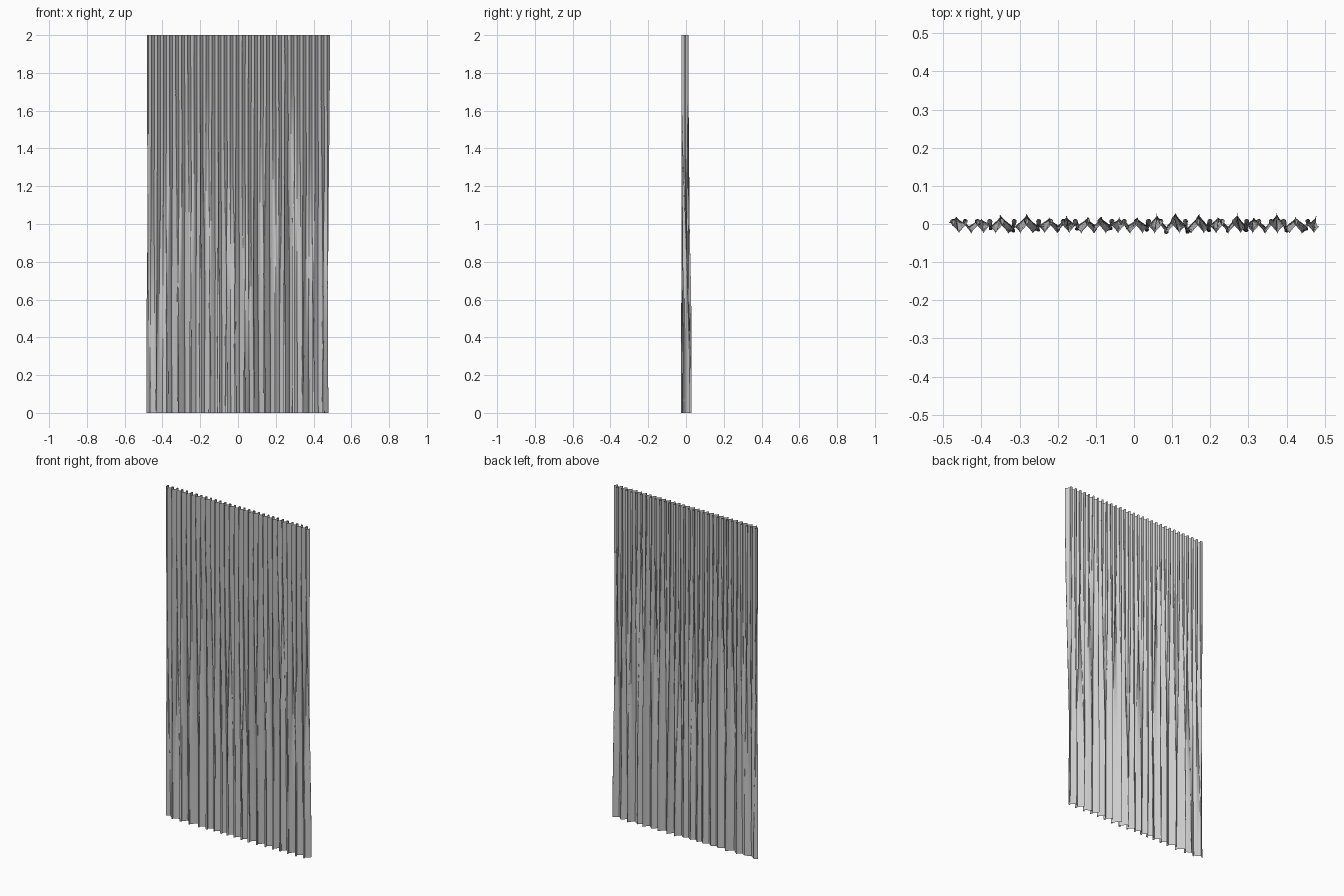
import bpy, bmesh, math, random

if "Cube" in bpy.data.objects:
    bpy.data.objects.remove(bpy.data.objects["Cube"])

random.seed(4)
COLS, ROWS = 720, 48
TAU = 2 * math.pi
PLEATS = 30

# Hem folds: (x of the fold crest, depth of the fold)
hem = [(-0.545, .018), (-0.465, .018), (-0.40, .012), (-0.35, .022), (-0.28, .025), (-0.222, .016),
       (-0.178, .02), (-0.122, .016), (-0.085, .018), (-0.038, .016), (0.008, .016),
       (0.06, .027), (0.11, .027), (0.172, .026), (0.22, .018), (0.272, .028),
       (0.315, .015), (0.375, .029), (0.425, .017), (0.478, .02), (0.54, .02)]
wander = [(random.uniform(-.5, .5), random.uniform(0, TAU)) for _ in hem]


def smooth(t):
    t = max(0.0, min(1.0, t))
    return t * t * (3 - 2 * t)


def hem_fold(x, z):
    """Phase and depth of the loose folds at a point across the cloth."""
    for i in range(len(hem) - 1):
        (a, da), (b, db) = hem[i], hem[i + 1]
        if x <= b or i == len(hem) - 2:
            f = (x - a) / (b - a)
            s = smooth(f)
            drift = wander[i][0] * (1 - s) + wander[i + 1][0] * s
            return TAU * (i + f) + drift * math.sin(1.6 * z), da + (db - da) * s


# Curtain sheet: tight pleats at the rail relaxing into wider folds at the hem
bm = bmesh.new()
grid = []
for r in range(ROWS + 1):
    z = 2 * r / ROWS
    row = []
    for c in range(COLS + 1):
        u = c / COLS
        x = -0.483 + 0.963 * u
        # uneven release of the pleats across the width
        shift = 0.3 * math.sin(13 * u + 1) + 0.2 * math.sin(37 * u)
        loose = 1 - smooth((z - 0.15 + shift * 0.6) / 1.75)
        if z > 1.5:
            loose *= 1 - smooth((z - 1.5) / 0.5)
        tight = 1 - loose
        p1 = TAU * PLEATS * u + 0.8 * math.sin(9 * u + 2 * z) * (2 - z) / 2
        p2, depth = hem_fold(x, z)
        y = tight * (0.019 * math.sin(p1) - 0.006) + loose * (depth * math.cos(p2) + 0.001)
        # sideways swing makes the folds curl over into S shapes
        x += tight * 0.006 * math.sin(2 * p1) - loose * 0.008 * math.sin(2 * p2)
        x += tight * 0.006 * math.cos(p1) + loose * 0.005 * math.sin(p2)
        y = max(-0.03, min(0.03, y))
        row.append(bm.verts.new((x, y, z)))
    grid.append(row)
for r in range(ROWS):
    for c in range(COLS):
        f = bm.faces.new((grid[r][c], grid[r][c + 1], grid[r + 1][c + 1], grid[r + 1][c]))
        f.smooth = True

mesh = bpy.data.meshes.new("curtain")
bm.to_mesh(mesh)
bm.free()
curtain = bpy.data.objects.new("curtain", mesh)
bpy.context.collection.objects.link(curtain)
